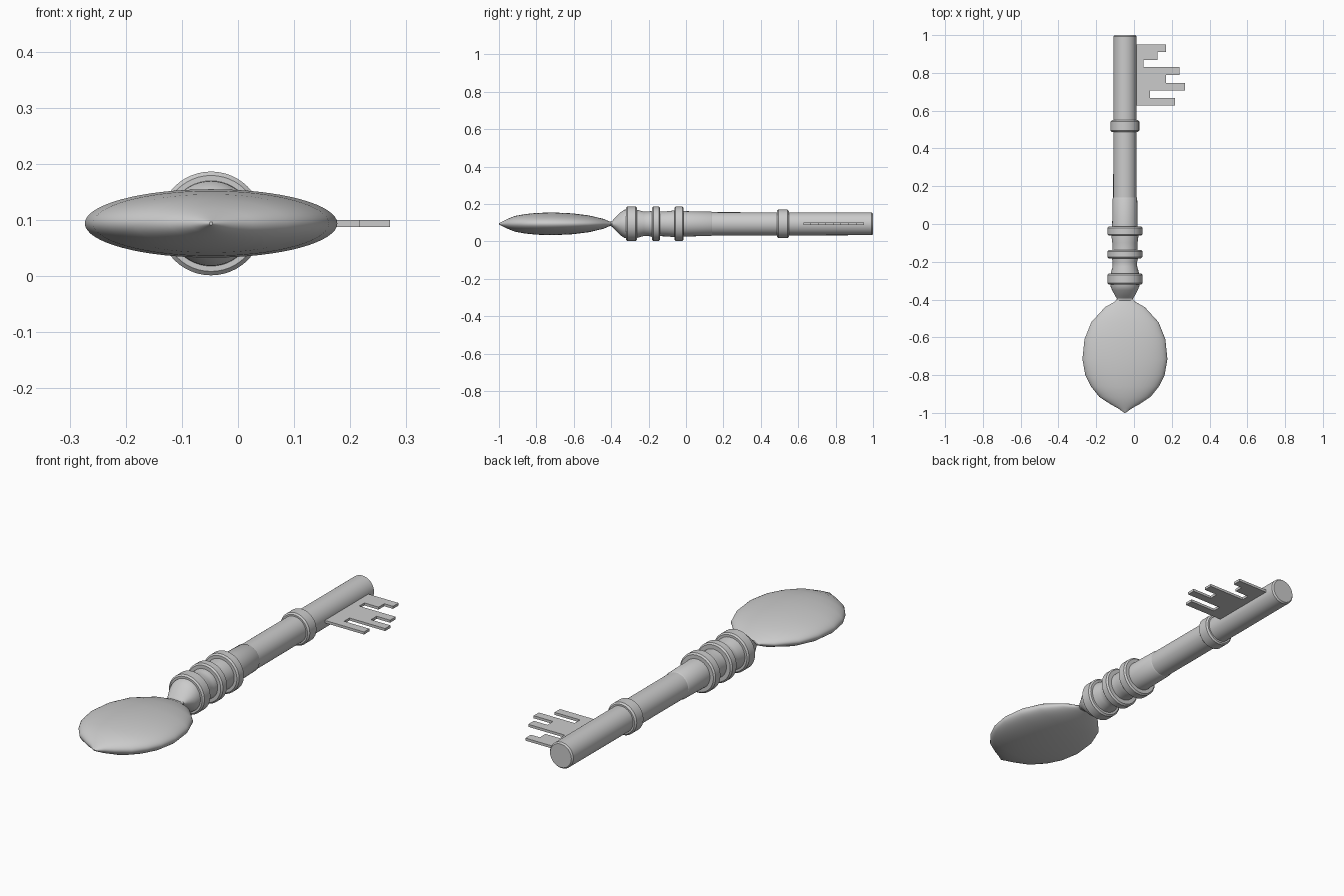
import bpy, bmesh, math

if "Cube" in bpy.data.objects:
    bpy.data.objects.remove(bpy.data.objects["Cube"])

CX, CZ = -0.048, 0.094   # long axis of the key


def finish(name, bm, smooth=True):
    bmesh.ops.recalc_face_normals(bm, faces=bm.faces)
    mesh = bpy.data.meshes.new(name)
    bm.to_mesh(mesh)
    bm.free()
    ob = bpy.data.objects.new(name, mesh)
    bpy.context.collection.objects.link(ob)
    if smooth:
        bpy.ops.object.select_all(action='DESELECT')
        bpy.context.view_layer.objects.active = ob
        ob.select_set(True)
        bpy.ops.object.shade_smooth_by_angle(angle=math.radians(30))
    return ob


def loft(name, stations, sides=48):
    """Skin elliptical rings given as (y, half width, half height)."""
    bm = bmesh.new()
    rings = []
    for y, rx, rz in stations:
        rings.append([bm.verts.new((CX + rx * math.cos(a), y, CZ + rz * math.sin(a)))
                      for a in (2 * math.pi * i / sides for i in range(sides))])
    for a, b in zip(rings, rings[1:]):
        for i in range(sides):
            j = (i + 1) % sides
            bm.faces.new((a[i], a[j], b[j], b[i]))
    bm.faces.new(rings[0])
    bm.faces.new(rings[-1])
    return finish(name, bm)


def turned(name, profile):
    return loft(name, [(y, r, r) for y, r in profile])


def collar(name, y0, y1, r, bevel=0.007):
    turned(name, [(y0, r - bevel), (y0 + bevel, r), (y1 - bevel, r), (y1, r - bevel)])


# Shaft, with a slight flare towards the handle
turned("shaft", [(1.0, 0.055), (0.993, 0.061), (0.14, 0.062), (0.135, 0.065), (-0.03, 0.068)])

# Turned handle between the collars, tapering into the neck
turned("handle", [(-0.03, 0.07), (-0.06, 0.072), (-0.10, 0.067), (-0.15, 0.066),
                  (-0.18, 0.07), (-0.20, 0.065), (-0.225, 0.065), (-0.26, 0.075), (-0.31, 0.075)])
loft("neck", [(-0.31, 0.077, 0.077), (-0.33, 0.076, 0.075), (-0.35, 0.068, 0.062),
              (-0.38, 0.052, 0.032), (-0.395, 0.043, 0.015), (-0.41, 0.045, 0.01)])

# Collars
collar("shaft_collar", 0.487, 0.55, 0.076)
for i, (y0, y1) in enumerate([(-0.062, -0.013), (-0.182, -0.138), (-0.32, -0.262)]):
    collar(f"handle_collar_{i + 1}", y0, y1, 0.0925)

# Flattened oval bow
loft("bow", [(-0.395, 0.04, 0.008), (-0.412, 0.055, 0.014), (-0.44, 0.105, 0.026),
             (-0.52, 0.178, 0.045), (-0.61, 0.214, 0.056), (-0.715, 0.225, 0.061),
             (-0.80, 0.21, 0.058), (-0.86, 0.18, 0.052), (-0.915, 0.136, 0.042),
             (-0.955, 0.075, 0.026), (-0.975, 0.038, 0.016), (-1.0, 0.003, 0.003)], 64)

# Toothed bit: each step is (lower y, outer x)
steps = [(0.91, 0.17), (0.868, 0.124), (0.83, 0.05), (0.788, 0.24),
         (0.746, 0.17), (0.707, 0.271), (0.667, 0.085), (0.627, 0.217)]
outline, top = [(-0.03, 0.951)], 0.951
for low, x in steps:
    outline += [(x, top), (x, low)]
    top = low
outline.append((-0.03, top))
bm = bmesh.new()
face = bm.faces.new([bm.verts.new((x, y, CZ - 0.006)) for x, y in outline])
geom = bmesh.ops.extrude_face_region(bm, geom=[face])["geom"]
bmesh.ops.translate(bm, vec=(0, 0, 0.012),
                    verts=[v for v in geom if isinstance(v, bmesh.types.BMVert)])
finish("bit", bm, smooth=False)
